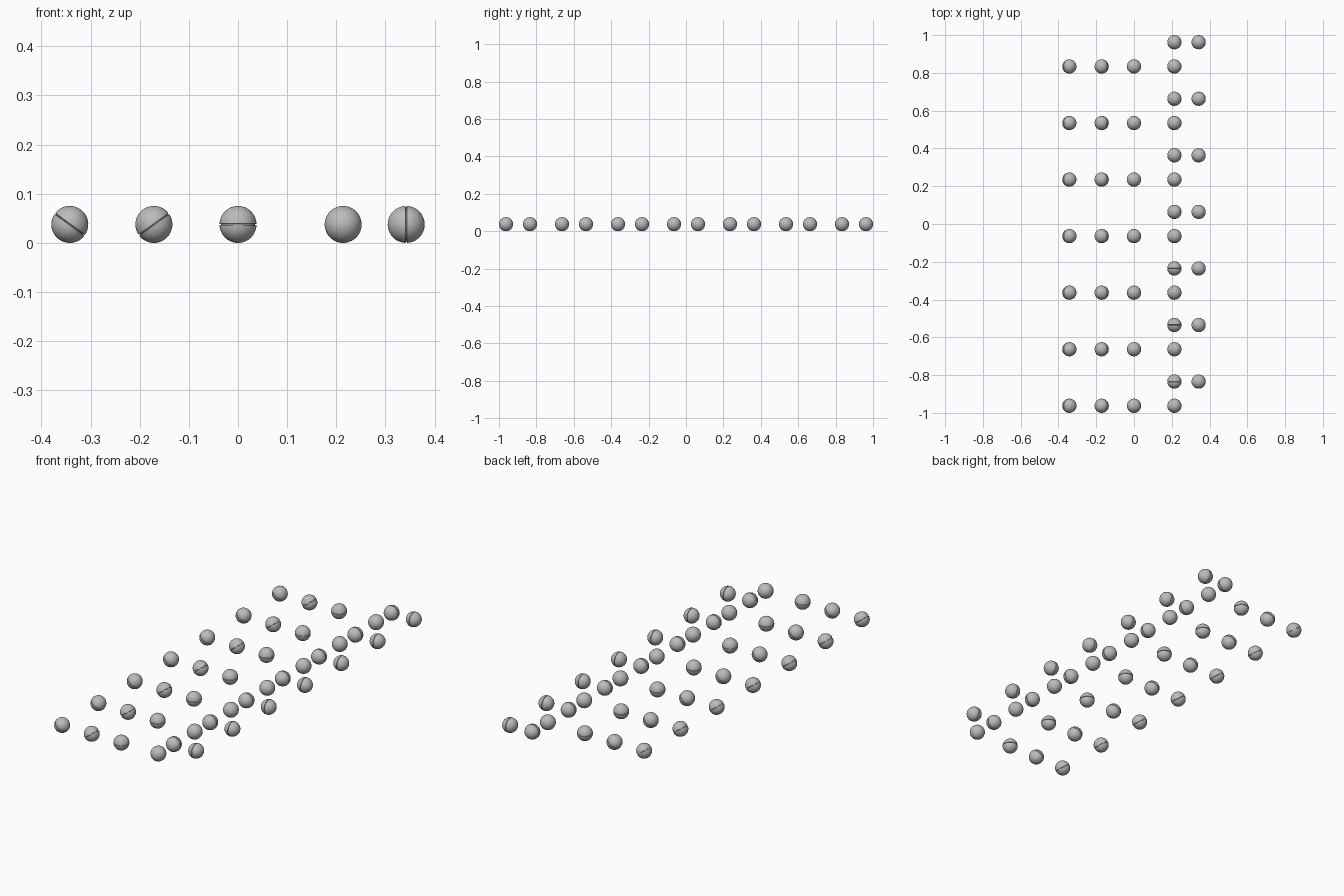
import bpy, bmesh, math
from mathutils import Matrix, Vector

cube = bpy.data.objects.get("Cube")
if cube:
    bpy.data.objects.remove(cube)

RADIUS = 0.0376
UNIT = (2 - 2 * RADIUS) / 45      # layout step
GROOVE_HALF = 0.0015
GROOVE_DEPTH = 0.003
SEGMENTS, BANDS = 48, 12
ROWS = 7

grey = bpy.data.materials.new("plain grey")
grey.use_nodes = True
colour = (0.5, 0.5, 0.5, 1)
grey.diffuse_color = colour
grey.node_tree.nodes["Principled BSDF"].inputs["Base Color"].default_value = colour


def ball_mesh(name, grooved):
    """Lathe a half circle, with an optional groove round its equator."""
    start = math.asin(GROOVE_HALF / RADIUS) if grooved else 0
    upper = []
    for i in range(BANDS + 1):
        a = math.pi / 2 + (start - math.pi / 2) * i / BANDS
        upper.append((RADIUS * math.cos(a), RADIUS * math.sin(a)))
    upper[0] = (0, RADIUS)
    lower = [(r, -z) for r, z in reversed(upper)]
    floor = RADIUS - GROOVE_DEPTH
    middle = [(floor, GROOVE_HALF / 2), (floor, -GROOVE_HALF / 2)] if grooved else []
    profile = upper + middle + (lower if grooved else lower[1:])

    bm = bmesh.new()
    verts = [bm.verts.new((r, 0, z)) for r, z in profile]
    edges = [bm.edges.new(pair) for pair in zip(verts, verts[1:])]
    bmesh.ops.spin(bm, geom=verts + edges, axis=(0, 0, 1), cent=(0, 0, 0),
                   angle=2 * math.pi, steps=SEGMENTS)
    bmesh.ops.remove_doubles(bm, verts=bm.verts, dist=1e-5)
    bmesh.ops.recalc_face_normals(bm, faces=bm.faces)
    mesh = bpy.data.meshes.new(name)
    bm.to_mesh(mesh)
    bm.free()
    mesh.materials.append(grey)
    mesh.set_sharp_from_angle(angle=math.radians(30))
    return mesh


plain = ball_mesh("plain ball", False)
grooved = ball_mesh("grooved ball", True)

tilt = math.radians(36)
# name, mesh, column and row offset in layout steps, direction across the groove
SET = [
    ("right_tilted_ball", grooved, -8, 0, (math.sin(tilt), 0, math.cos(tilt))),
    ("left_tilted_ball", grooved, -4, 0, (-math.sin(tilt), 0, math.cos(tilt))),
    ("level_ball", grooved, 0, 0, (0, 0, 1)),
    ("plain_ball", plain, 5, 0, (0, 0, 1)),
    ("crosswise_ball", grooved, 5, 3, (0, 1, 0)),
    ("lengthwise_ball", grooved, 8, 3, (1, 0, 0)),
]

# Repeat the set of six balls along the length
for row in range(ROWS):
    for name, mesh, col, step, axis in SET:
        ball = bpy.data.objects.new(f"{name}_{row + 1}", mesh)
        place = Vector((col * UNIT, (7 * row + step - 22.5) * UNIT, RADIUS))
        turn = Vector((0, 0, 1)).rotation_difference(Vector(axis))
        ball.matrix_world = Matrix.Translation(place) @ turn.to_matrix().to_4x4()
        bpy.context.collection.objects.link(ball)
